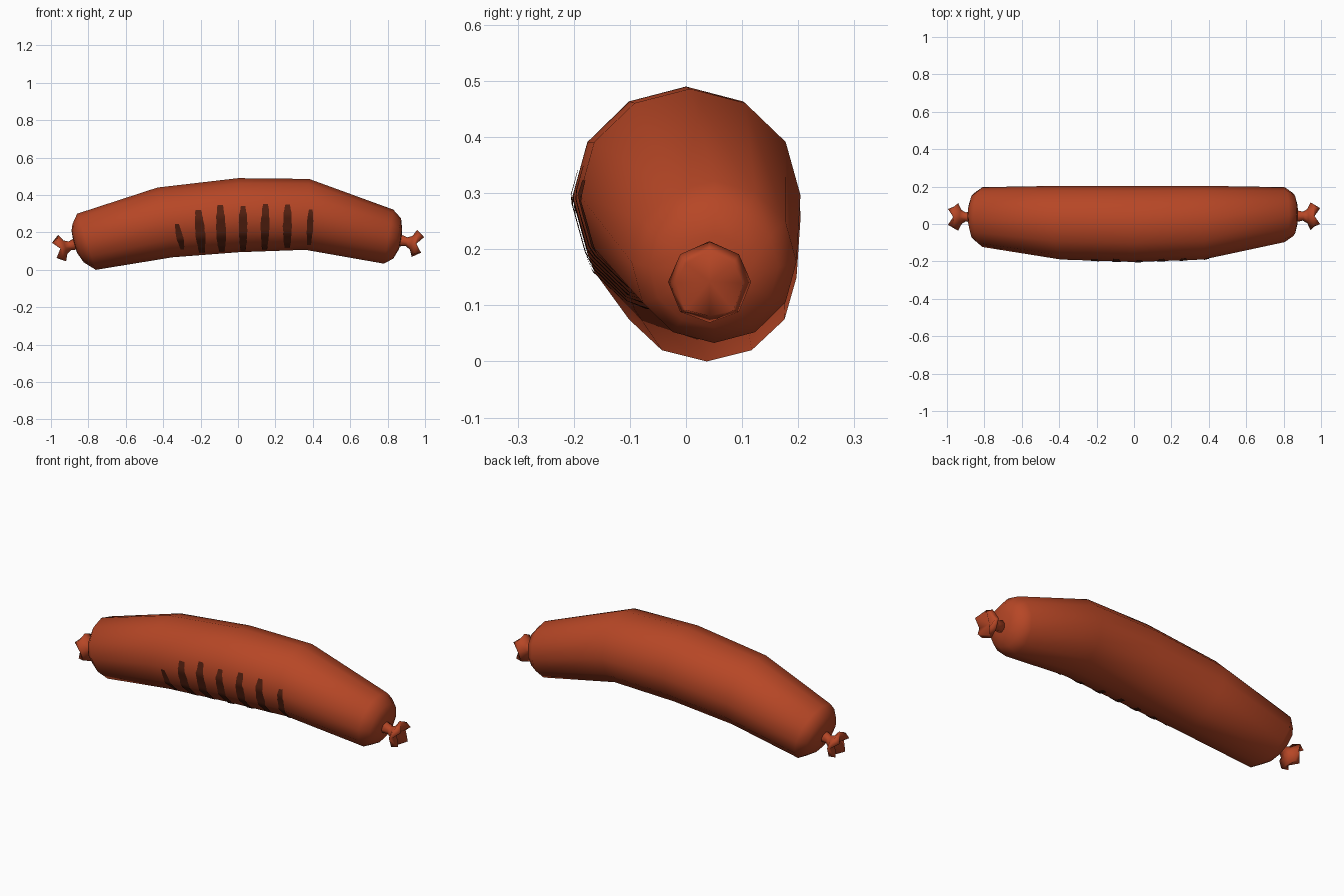
import bpy, bmesh, math, random
from mathutils import Vector
from mathutils.bvhtree import BVHTree

if "Cube" in bpy.data.objects:
    bpy.data.objects.remove(bpy.data.objects["Cube"])

random.seed(4)


def material(name, rgb):
    m = bpy.data.materials.new(name)
    m.diffuse_color = (*rgb, 1)
    m.use_nodes = True
    m.node_tree.nodes["Principled BSDF"].inputs["Base Color"].default_value = m.diffuse_color
    return m


SKIN = material("sausage_red", (0.47, 0.062, 0.019))
CHAR = material("charred_brown", (0.085, 0.014, 0.005))


def finish(bm, name, mat, recalc=True):
    if recalc:
        bmesh.ops.recalc_face_normals(bm, faces=bm.faces[:])
    me = bpy.data.meshes.new(name)
    bm.to_mesh(me)
    me.materials.append(mat)
    for p in me.polygons:
        p.use_smooth = True
    ob = bpy.data.objects.new(name, me)
    bpy.context.collection.objects.link(ob)
    return ob


def skin_rings(bm, rings, end_a=None, end_b=None):
    """Bridge equal rings of points; optionally close the ends with fans."""
    vs = [[bm.verts.new(p) for p in r] for r in rings]
    n = len(vs[0])
    for a, b in zip(vs, vs[1:]):
        for i in range(n):
            j = (i + 1) % n
            bm.faces.new((a[i], a[j], b[j], b[i]))
    for ring, tip in ((vs[0], end_a), (vs[-1], end_b)):
        if tip is not None:
            c = bm.verts.new(tip)
            for i in range(n):
                bm.faces.new((ring[i], ring[(i + 1) % n], c))


# Curved body: each section is (bottom x, z, top x, z, centre y, half width)
sections = [
    (-0.86, 0.09, -0.89, 0.21, 0.045, 0.07),
    (-0.825, 0.04, -0.885, 0.245, 0.04, 0.125),
    (-0.76, 0.0, -0.86, 0.30, 0.037, 0.16),
    (-0.35, 0.067, -0.43, 0.44, 0.007, 0.197),
    (0.0, 0.094, 0.0, 0.49, 0.0, 0.203),
    (0.36, 0.107, 0.38, 0.486, 0.007, 0.197),
    (0.78, 0.033, 0.83, 0.322, 0.05, 0.147),
    (0.83, 0.06, 0.872, 0.275, 0.05, 0.115),
    (0.86, 0.11, 0.877, 0.225, 0.05, 0.065),
]
rings = []
for bx, bz, tx, tz, cy, ry in sections:
    ring = []
    for i in range(12):
        a = math.tau * i / 12
        s = (1 + math.cos(a)) / 2
        ring.append((bx + (tx - bx) * s, cy + ry * math.sin(a), bz + (tz - bz) * s))
    rings.append(ring)
bm = bmesh.new()
skin_rings(bm, rings, (-0.88, 0.045, 0.15), (0.875, 0.05, 0.165))
bmesh.ops.recalc_face_normals(bm, faces=bm.faces[:])
tree = BVHTree.FromBMesh(bm)
finish(bm, "sausage_body", SKIN)


# Tied casing ends: flared tails with four lobes and a dimpled end
def tail(name, start, axis):
    d = Vector(axis).normalized()
    side = Vector((0, 1, 0))
    up = d.cross(side).normalized()
    start = Vector(start)

    def ring(r, dist, lobe=0.0):
        pts = []
        for i in range(8):
            a = math.tau * i / 8
            t = dist + (lobe if i % 2 else 0)
            pts.append(start + d * t + (side * math.cos(a) + up * math.sin(a)) * r)
        return pts

    b = bmesh.new()
    skin_rings(b, [ring(0.034, -0.02), ring(0.024, 0.025), ring(0.037, 0.05),
                   ring(0.074, 0.068, 0.01), ring(0.06, 0.078, 0.034)],
               start - d * 0.02, start + d * 0.065)
    finish(b, name, SKIN)


tail("left_tail", (-0.875, 0.038, 0.136), (-1, 0, -0.3))
tail("right_tail", (0.877, 0.042, 0.155), (1, 0, -0.2))

# Grill marks: thin tapered strips laid on the front of the body
marks = [  # top x, bottom x, bottom z, top z, half width
    (-0.327, -0.297, 0.112, 0.245, 0.018),
    (-0.212, -0.193, 0.097, 0.318, 0.026),
    (-0.095, -0.087, 0.103, 0.345, 0.026),
    (0.027, 0.027, 0.107, 0.340, 0.023),
    (0.147, 0.142, 0.112, 0.350, 0.023),
    (0.265, 0.263, 0.122, 0.347, 0.024),
    (0.388, 0.380, 0.135, 0.322, 0.017),
]
for k, (xt, xb, zb, zt, w) in enumerate(marks):
    bm = bmesh.new()
    rows = []
    for i in range(17):
        t = i / 16
        half = w * (0.3 + 0.7 * math.sin(math.pi * (0.06 + 0.88 * t)) ** 0.6)
        half *= random.uniform(0.9, 1.08)
        row = []
        for s in (-1, 0, 1):
            x, z = xb + (xt - xb) * t + s * half, zb + (zt - zb) * t
            hit, nor, _, _ = tree.ray_cast(Vector((x, -1, z)), Vector((0, 1, 0)))
            if hit is None or hit.y > 0:
                break
            row.append(bm.verts.new(hit + nor * 0.004))
        if len(row) == 3:
            rows.append(row)
    for a, b in zip(rows, rows[1:]):
        for j in range(2):
            bm.faces.new((a[j], a[j + 1], b[j + 1], b[j]))
    finish(bm, f"grill_mark_{k + 1}", CHAR, recalc=False)
